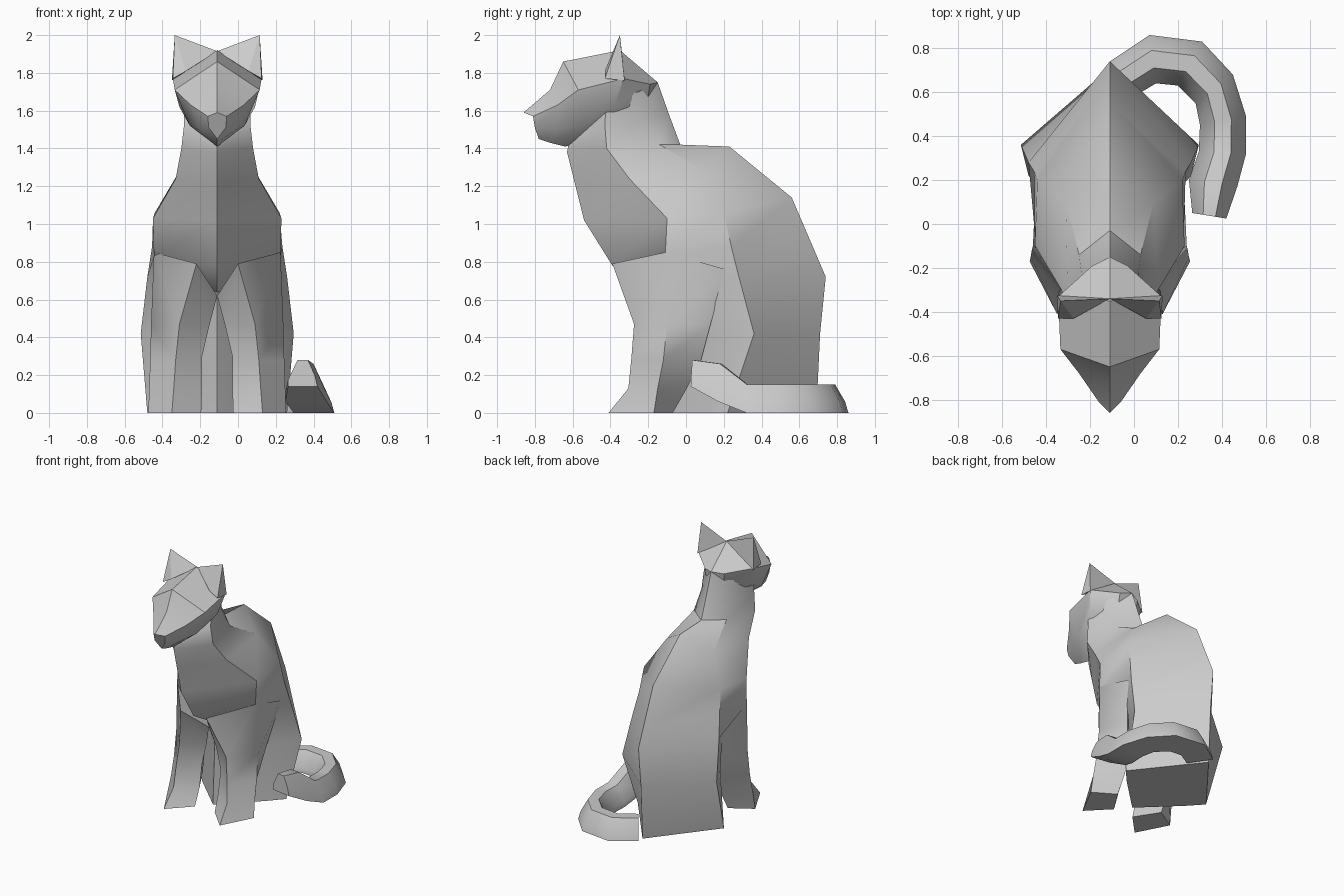
import bpy, bmesh, math
from mathutils import Vector

CX = -0.11  # symmetry plane of the animal


def build(name, rings, angle=40):
    """Skin a list of closed rings into a capped solid."""
    bm = bmesh.new()
    loops = [[bm.verts.new(p) for p in r] for r in rings]
    n = len(loops[0])
    for a, b in zip(loops, loops[1:]):
        for i in range(n):
            j = (i + 1) % n
            if len(b) == 1:
                bm.faces.new((a[i], a[j], b[0]))
            else:
                bm.faces.new((a[i], a[j], b[j], b[i]))
    bm.faces.new(loops[0][::-1])
    if len(loops[-1]) > 2:
        bm.faces.new(loops[-1])
    bmesh.ops.recalc_face_normals(bm, faces=bm.faces)
    me = bpy.data.meshes.new(name)
    bm.to_mesh(me)
    bm.free()
    ob = bpy.data.objects.new(name, me)
    bpy.context.collection.objects.link(ob)
    bpy.ops.object.select_all(action='DESELECT')
    ob.select_set(True)
    bpy.context.view_layer.objects.active = ob
    bpy.ops.object.shade_smooth_by_angle(angle=math.radians(angle))
    return ob


def sym_ring(f, s1, s2, b):
    """Six-sided ring from two centre points (y, z) and two side points."""
    half = [(0, *f), s1, s2, (0, *b)]
    full = half + [(-x, y, z) for x, y, z in (s2, s1)]
    return [(x + CX, y, z) for x, y, z in full]


def side(rings, s):
    return [[(CX + s * x, y, z) for x, y, z in r] for r in rings]


# Torso: from the pointed base up through the shoulders to the neck
torso = [
    ((-.15, 0), (.27, .11, 0), (.37, .22, 0), (.69, 0)),
    ((-.13, .42), (.31, .18, .42), (.405, .36, .42), (.71, .42)),
    ((-.15, .64), (.30, .14, .68), (.37, .28, .72), (.74, .72)),
    ((-.39, .78), (.335, -.11, .83), (.345, .24, .88), (.68, .86)),
    ((-.54, 1.02), (.34, -.10, 1.03), (.33, .20, 1.06), (.56, 1.14)),
    ((-.59, 1.22), (.22, -.30, 1.24), (.20, .10, 1.28), (.23, 1.41)),
    ((-.63, 1.38), (.19, -.42, 1.40), (.14, -.14, 1.42), (-.03, 1.42)),
    ((-.62, 1.43), (.175, -.43, 1.53), (.13, -.22, 1.56), (-.09, 1.58)),
    ((-.50, 1.56), (.18, -.42, 1.66), (.13, -.25, 1.70), (-.15, 1.75)),
]
build("torso", [sym_ring(*r) for r in torso])

# Head: sections from the nape forward to the nose
head = [
    ((-.15, 1.75), (.08, -.19, 1.74), (.08, -.21, 1.62), (-.19, 1.52)),
    ((-.35, 1.92), (.235, -.33, 1.77), (.20, -.38, 1.62), (-.40, 1.46)),
    ((-.65, 1.86), (.225, -.57, 1.71), (.145, -.56, 1.52), (-.64, 1.41)),
    ((-.72, 1.71), (.14, -.68, 1.63), (.10, -.68, 1.50), (-.72, 1.43)),
    ((-.86, 1.59), (.05, -.81, 1.57), (.045, -.80, 1.51), (-.78, 1.45)),
]
build("head", [sym_ring(*r) for r in head])

# Front leg: diamond sections, paw to shoulder (front, outer, rear, inner)
leg = [
    [(.24, -.41, 0), (.365, -.17, 0), (.20, -.07, 0), (.085, -.25, 0)],
    [(.23, -.305, .13), (.36, -.15, .13), (.20, .01, .14), (.08, -.20, .13)],
    [(.22, -.29, .28), (.355, -.12, .28), (.23, .08, .28), (.08, -.17, .30)],
    [(.20, -.275, .47), (.35, -.10, .47), (.28, .13, .47), (.04, -.17, .47)],
    [(.11, -.39, .79), (.335, -.11, .85), (.335, .21, .76), (0, -.20, .62)],
]
# Ear: four-sided base rising to a point
ear = [
    [(0, -.34, 1.915), (.165, -.43, 1.81), (.235, -.43, 1.77),
     (.24, -.325, 1.76)],
    [(.225, -.35, 2.0)],
]
for s, label in ((1, "right"), (-1, "left")):
    build("front_leg_" + label, side(leg, s), 50)
    build("ear_" + label, side(ear, s), 20)

# Tail: outer edge, inner edge, bottom and top heights along the curl
tail = [
    ((-.11, .74), (.00, .58), 0, .15),
    ((.07, .86), (.10, .64), 0, .15),
    ((.31, .83), (.20, .63), 0, .15),
    ((.45, .68), (.28, .55), 0, .15),
    ((.51, .49), (.30, .45), 0, .15),
    ((.51, .32), (.295, .33), 0, .15),
    ((.47, .17), (.25, .20), .06, .26),
    ((.42, .025), (.265, .05), .14, .28),
]
rings = []
for o, i, zb, zt in tail:
    o, i = Vector(o), Vector(i)
    a, b = o.lerp(i, .32), o.lerp(i, .68)
    rings.append([(*o, zb), (*o.lerp(i, .08), zb + (zt - zb) * .4),
                  (*a, zt), (*b, zt), (*i, zb + (zt - zb) * .25), (*i, zb)])
build("tail", rings, 50)
